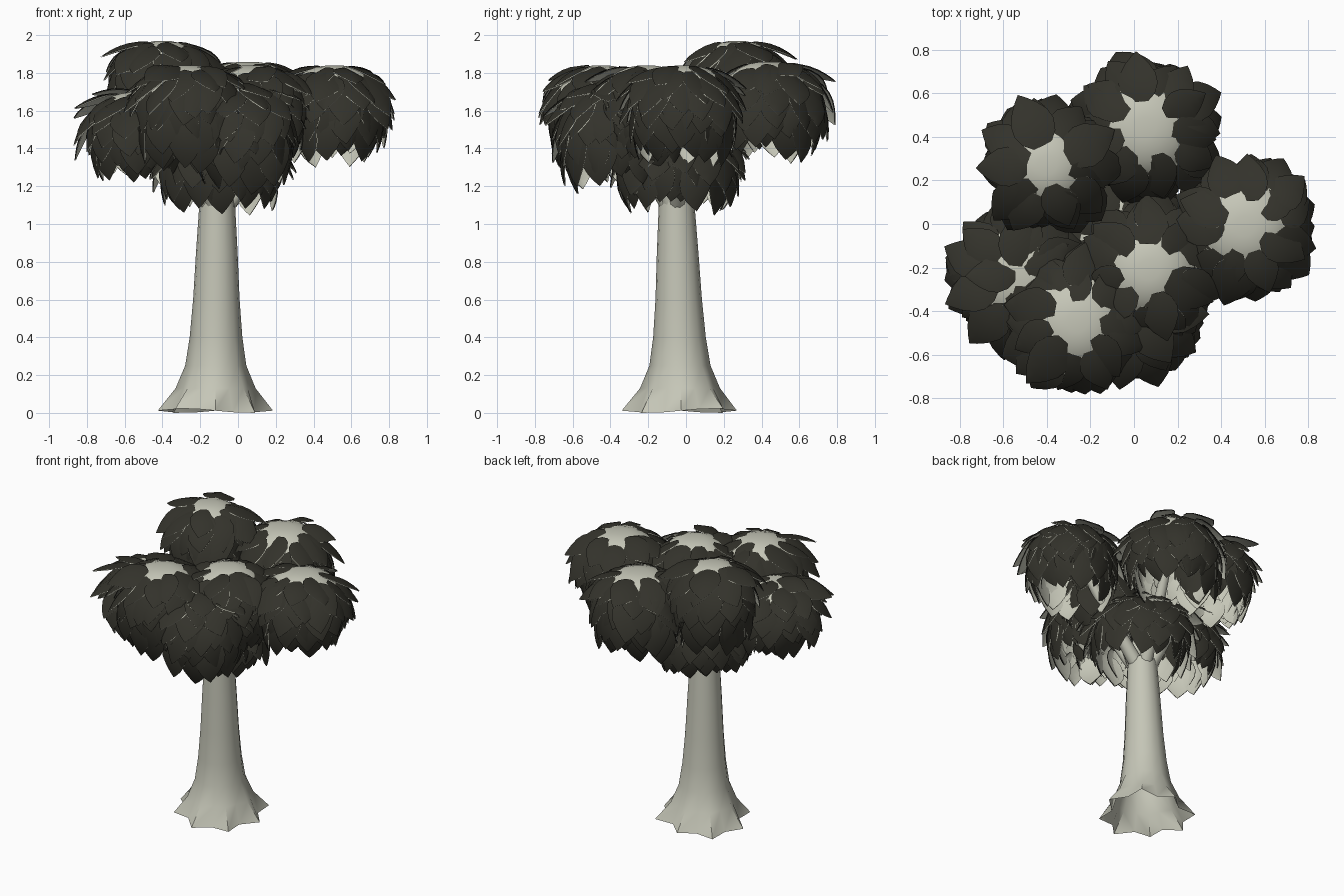
import bpy, bmesh, random
from math import sin, cos, pi, radians, atan2
from mathutils import Vector

random.seed(4)
if "Cube" in bpy.data.objects:
    bpy.data.objects.remove(bpy.data.objects["Cube"])


def material(name, rgb):
    m = bpy.data.materials.new(name)
    m.use_nodes = True
    m.diffuse_color = (*rgb, 1)
    bsdf = m.node_tree.nodes["Principled BSDF"]
    bsdf.inputs["Base Color"].default_value = (*rgb, 1)
    bsdf.inputs["Roughness"].default_value = 0.9
    return m


PALE = material("pale bark", (0.56, 0.565, 0.475))
DARK = material("dark leaf", (0.033, 0.032, 0.024))


def finish(bm, name, mats, angle=50):
    mesh = bpy.data.meshes.new(name)
    bm.to_mesh(mesh)
    bm.free()
    obj = bpy.data.objects.new(name, mesh)
    bpy.context.collection.objects.link(obj)
    for m in mats:
        mesh.materials.append(m)
    bpy.ops.object.select_all(action="DESELECT")
    obj.select_set(True)
    bpy.context.view_layer.objects.active = obj
    bpy.ops.object.shade_smooth_by_angle(angle=radians(angle))
    return obj


def skin(bm, rows, closed=True):
    """Join successive rows of points with quads."""
    vs = [[bm.verts.new(p) for p in row] for row in rows]
    for a, b in zip(vs, vs[1:]):
        n = len(a)
        for i in range(n if closed else n - 1):
            j = (i + 1) % n
            bm.faces.new((a[i], a[j], b[j], b[i]))
    return vs


# Trunk: tapered column flaring into pointed root lobes
FOOT = Vector((-0.12, -0.025, 0))
FORK = Vector((-0.11, -0.05, 1.1))
profile = [(0.0, 0.27, 0.13), (0.13, 0.2, 0.06), (0.25, 0.158, 0.025),
           (0.4, 0.138, 0.01), (0.6, 0.123, 0), (0.85, 0.11, 0), (1.13, 0.093, 0)]
bm = bmesh.new()
rows = []
for z, r, lobe in profile:
    c = FOOT.lerp(FORK, min(z / FORK.z, 1))
    row = []
    for i in range(16):
        a = 2 * pi * i / 16
        rr = r * (1 + lobe * cos(8 * a) + 0.3 * lobe * sin(3 * a))
        lift = 0.012 * (1 + sin(a * 2)) if z == 0 else 0
        row.append((c.x + rr * cos(a), c.y + rr * sin(a), z + lift))
    rows.append(row)
rings = skin(bm, rows)
bm.faces.new(rings[-1])
finish(bm, "trunk", [PALE])


# Clumps: name, centre x, y, rim height, radius, dome height, crown covered
clumps = [("back", 0.05, 0.44, 1.56, 0.27, 0.30, False),
          ("back_right", -0.40, 0.27, 1.65, 0.24, 0.32, False),
          ("left", 0.51, -0.01, 1.56, 0.255, 0.28, False),
          ("inner", 0.07, -0.21, 1.50, 0.26, 0.34, False),
          ("front", -0.26, -0.45, 1.54, 0.26, 0.30, False),
          ("front_lower", 0.01, -0.39, 1.42, 0.26, 0.32, True),
          ("right", -0.52, -0.23, 1.45, 0.26, 0.25, True),
          ("middle", -0.10, -0.06, 1.30, 0.29, 0.24, True)]


def dome_point(theta, a, r, h):
    """Flat-topped dome with a full shoulder."""
    s, c = sin(theta) ** 0.85, max(cos(theta), 0) ** 0.65
    return Vector((r * s * cos(a), r * s * sin(a), h * c))


def dome_slope(theta, r, h):
    d = dome_point(theta, 0, r, h) - dome_point(theta - 0.04, 0, r, h)
    return atan2(-d.z, d.x)


def branch(name, end):
    start = FORK + Vector((end.x - FORK.x, end.y - FORK.y, 0)).normalized() * 0.045
    bend = start.lerp(end, 0.5) + Vector((0, 0, -0.03))
    bm = bmesh.new()
    rows = []
    for k in range(7):
        t = k / 6
        p = start.lerp(bend, t).lerp(bend.lerp(end, t), t)
        d = (bend - start).lerp(end - bend, t)
        q = d.to_track_quat("Z", "Y")
        r = 0.046 - 0.02 * t
        rows.append([p + q @ Vector((r * cos(i * pi / 5), r * sin(i * pi / 5), 0))
                     for i in range(10)])
    skin(bm, rows)
    finish(bm, name, [PALE])


LEAF = [(0, 0.45), (0.14, 0.82), (0.35, 1), (0.55, 0.92), (0.75, 0.62), (0.9, 0.28), (1, 0)]


def leaf(bm, base, a, pitch, length, half):
    """Pointed leaf that starts at the base and curls downwards."""
    out = Vector((cos(a), sin(a), 0))
    side = Vector((-sin(a), cos(a), random.uniform(-0.35, 0.35))).normalized()
    p, last, rows = base.copy(), 0, []
    for t, w in LEAF:
        ang = pitch + radians(42) * t
        d = out * cos(ang) - Vector((0, 0, sin(ang)))
        n = out * sin(ang) + Vector((0, 0, cos(ang)))
        p = p + d * (t - last) * length
        last = t
        rows.append([p + side * (half * w * s) - n * (0.025 * w * abs(s))
                     for s in (1, 0, -1)])
    skin(bm, rows, closed=False)


# Leaf rows on each dome: polar angle in degrees, leaves in the row
leaf_rows = [(21, 7), (34, 10), (47, 12), (59, 14), (70, 15), (80, 15), (88, 13)]

for name, x, y, z, r, h, covered in clumps:
    centre = Vector((x, y, z))
    # Smooth core dome
    bm = bmesh.new()
    rows = [[centre + dome_point(radians(th), i * pi / 12, r, h) for i in range(24)]
            for th in (90, 86, 78, 66, 54, 42, 30, 18, 8)]
    rings = skin(bm, rows)
    bm.faces.new(rings[-1])
    finish(bm, name + "_core", [PALE], 80)

    # Overlapping leaves; sheltered clumps are covered to the crown
    bm = bmesh.new()
    crown = [(6, 5)] if covered else []
    for deg, count in crown + leaf_rows:
        phase = random.random() * pi
        for i in range(count):
            a = phase + 2 * pi * (i + random.uniform(-0.25, 0.25)) / count
            th = radians(min(deg + random.uniform(-4, 4), 90))
            base = centre + dome_point(th, a, r, h) * 1.02
            pitch = dome_slope(th, r, h) - radians(14) + random.uniform(-0.17, 0.17)
            size = random.uniform(0.88, 1.12)
            leaf(bm, base, a + random.uniform(-0.3, 0.3), pitch,
                 0.255 * size, 0.092 * size)
    bmesh.ops.remove_doubles(bm, verts=bm.verts, dist=0.00001)
    # Every leaf turns its dark side outwards
    bm.normal_update()
    for f in bm.faces:
        away = f.calc_center_median() - (centre - Vector((0, 0, 0.2)))
        if f.normal.dot(away) < 0:
            f.normal_flip()
    obj = finish(bm, name + "_leaves", [DARK, PALE], 60)
    # Pale underside
    solid = obj.modifiers.new("underside", "SOLIDIFY")
    solid.thickness = 0.005
    solid.offset = -1
    solid.use_rim = False
    solid.material_offset = 1

    branch(name + "_branch", centre + Vector((0, 0, h * 0.7)))
